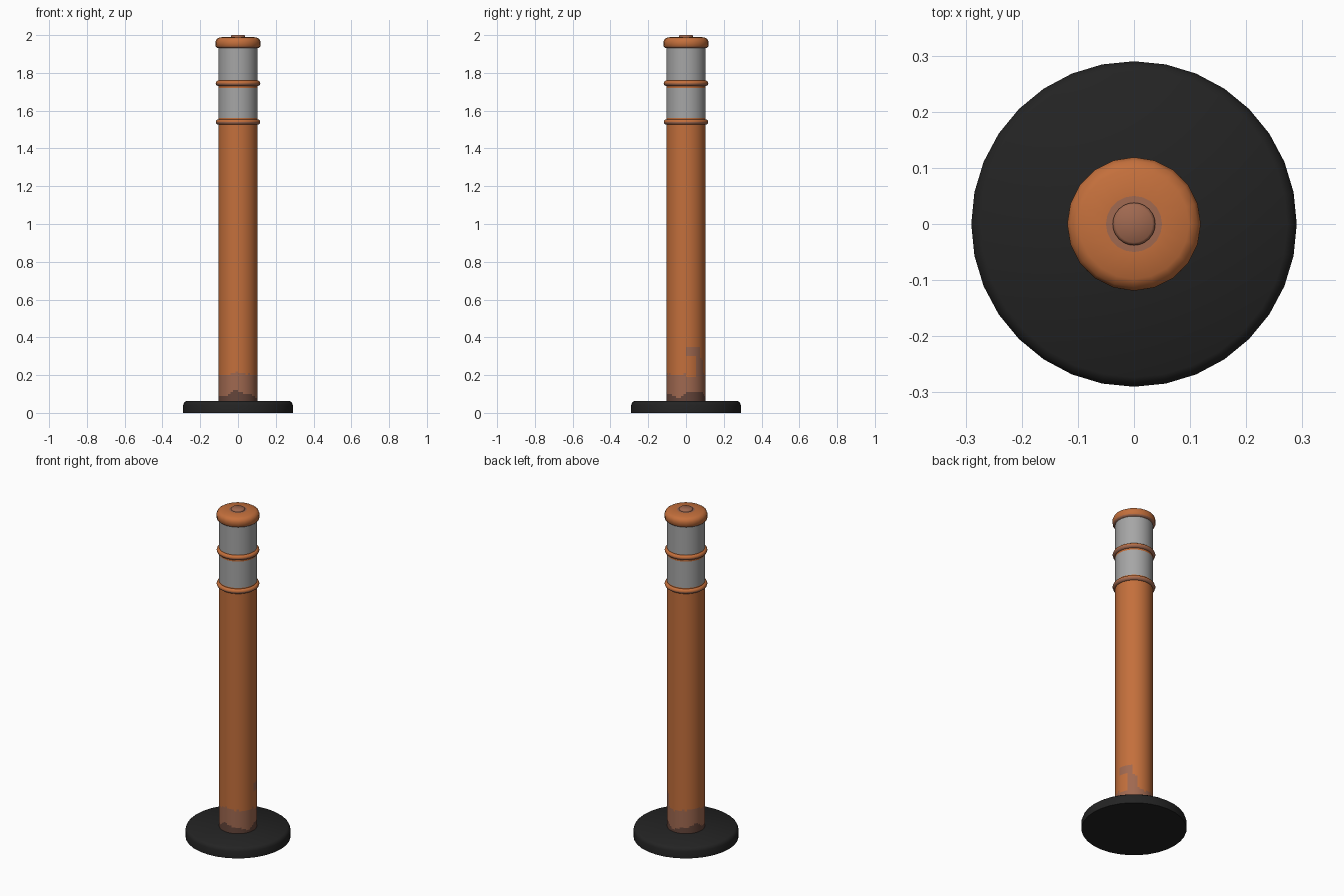
import bpy, bmesh, math

if "Cube" in bpy.data.objects:
    bpy.data.objects.remove(bpy.data.objects["Cube"])


def mat(name, rgb):
    m = bpy.data.materials.new(name)
    m.diffuse_color = (*rgb, 1)
    m.use_nodes = True
    m.node_tree.nodes["Principled BSDF"].inputs["Base Color"].default_value = m.diffuse_color
    return m


ORANGE, WORN, GRIME, GREY, BLACK = range(5)
MATS = [mat("orange plastic", (0.55, 0.16, 0.045)),
        mat("worn orange", (0.35, 0.14, 0.08)),
        mat("brown grime", (0.13, 0.06, 0.043)),
        mat("reflective grey", (0.38, 0.38, 0.38)),
        mat("black rubber", (0.017, 0.017, 0.017))]


def lathe(name, profile, sides, rule, closed=False, angle=40):
    """Spin an (r, z) profile round z; rule(angle, r, z) picks the colour."""
    bm = bmesh.new()
    rings = []
    for r, z in profile:
        if r == 0:
            rings.append([bm.verts.new((0, 0, z))] * sides)
        else:
            rings.append([bm.verts.new((r * math.cos(2 * math.pi * i / sides),
                                        r * math.sin(2 * math.pi * i / sides), z))
                          for i in range(sides)])
    pairs = list(zip(rings, rings[1:]))
    if closed:
        pairs.append((rings[-1], rings[0]))
    for a, b in pairs:
        for i in range(sides):
            j = (i + 1) % sides
            loop = list(dict.fromkeys((a[i], a[j], b[j], b[i])))
            f = bm.faces.new(loop)
            c = f.calc_center_median()
            f.material_index = rule(math.degrees(math.atan2(c.y, c.x)),
                                    math.hypot(c.x, c.y), c.z)
    bmesh.ops.recalc_face_normals(bm, faces=bm.faces)
    me = bpy.data.meshes.new(name)
    bm.to_mesh(me)
    bm.free()
    for m in MATS:
        me.materials.append(m)
    ob = bpy.data.objects.new(name, me)
    bpy.context.collection.objects.link(ob)
    bpy.ops.object.select_all(action='DESELECT')
    ob.select_set(True)
    bpy.context.view_layer.objects.active = ob
    bpy.ops.object.shade_smooth_by_angle(angle=math.radians(angle))
    return ob


# Rubber base disc
lathe("base", [(0, 0), (0.29, 0), (0.29, 0.042), (0.285, 0.055), (0.273, 0.064), (0, 0.064)],
      32, lambda a, r, z: BLACK)


# Post: grime at the foot, two reflective bands near the top
def post_colour(a, r, z):
    if 1.56 < z < 1.72 or 1.762 < z < 1.94:
        return GREY
    t = math.radians(a)
    wave = 0.012 * math.sin(3 * t) + 0.006 * math.sin(7 * t + 1)
    if z < 0.1 + wave:
        return GRIME
    if 0 < a < 28 and 0.19 < z < 0.3:      # clean patch inside the splash
        return ORANGE
    if 0 < a < 45 and 0.3 < z < 0.35:      # splash top
        return WORN
    if 28 < a < 62 and z < 0.31 - 0.001 * (a - 28):
        return WORN
    return WORN if z < 0.205 + 0.6 * wave else ORANGE


heights = [0.06 + 0.01 * i for i in range(31)] + [1.56, 1.72, 1.762, 1.945]
lathe("post", [(0, 0.06)] + [(0.104, z) for z in heights] + [(0, 1.945)], 48, post_colour)

# Raised rings below each band
for n, zc in (("lower_ring", 1.54), ("upper_ring", 1.745)):
    prof = [(0.103 + 0.015 * math.cos(k * math.pi / 5), zc + 0.015 * math.sin(k * math.pi / 5))
            for k in range(10)]
    lathe(n, prof, 32, lambda a, r, z, zc=zc: ORANGE if z > zc + 0.001 else WORN,
          closed=True, angle=60)

# Rounded cap with a worn lip and a worn patch round the button
lathe("cap", [(0, 1.932), (0.11, 1.932), (0.118, 1.94), (0.119, 1.965), (0.113, 1.979),
              (0.098, 1.988), (0.05, 1.991), (0, 1.991)], 20,
      lambda a, r, z: WORN if r < 0.05 or z < 1.941 else ORANGE, angle=50)

# Button on the cap
lathe("cap_button", [(0, 1.985), (0.038, 1.985), (0.038, 1.995), (0.033, 2.0), (0, 2.0)], 24,
      lambda a, r, z: WORN, angle=50)
